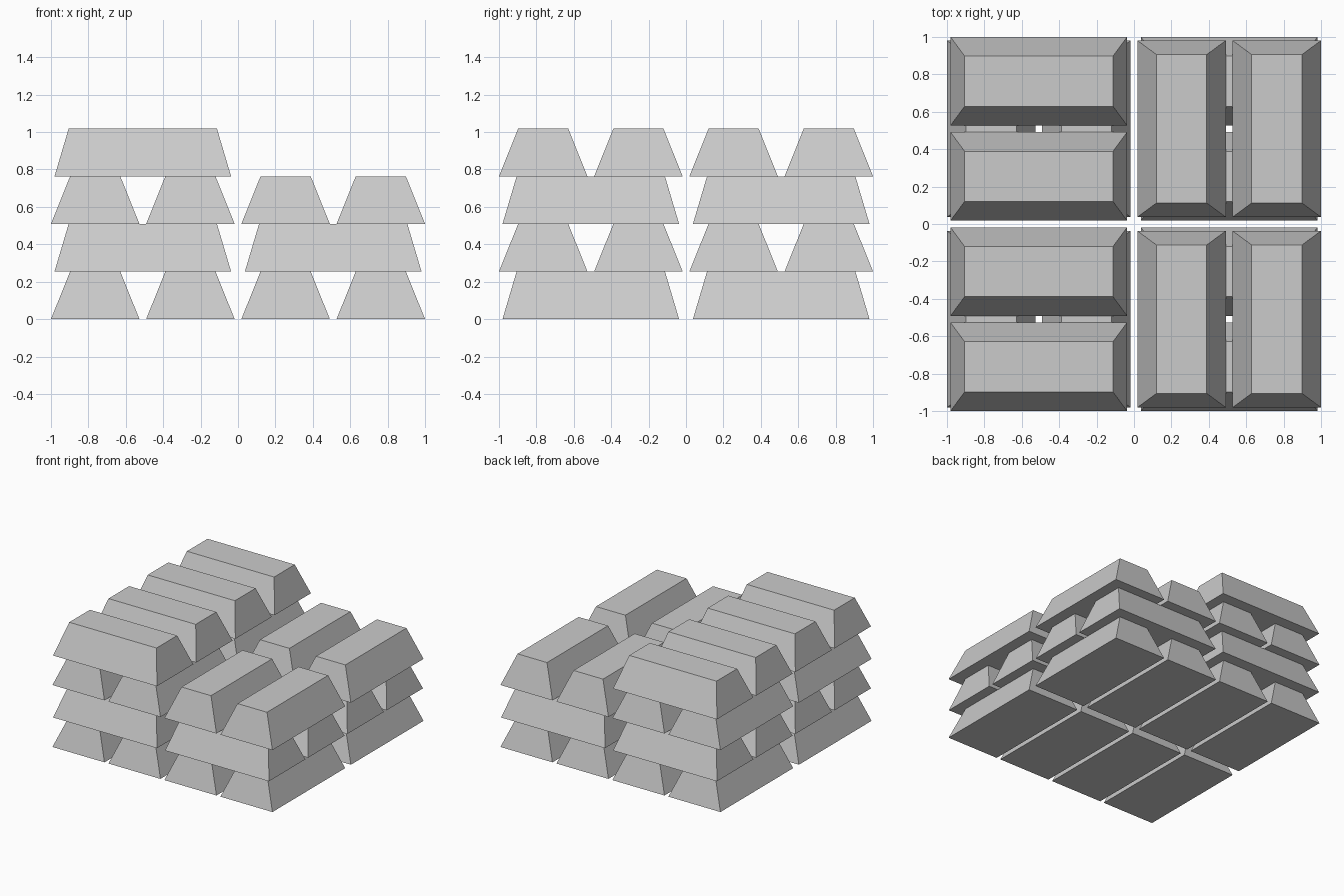
import bpy

if "Cube" in bpy.data.objects:
    bpy.data.objects.remove(bpy.data.objects["Cube"])

H = 0.2545              # ingot height
W, L = 0.473, 0.944     # base width and length
TW, TL = 0.268, 0.793   # top width and length
COLS = [-0.7635, -0.2545, 0.2545, 0.7635]
ROWS = [-0.509, 0.509]


def ingot_mesh(name, along_x):
    """Tapered bar with its base on z = 0."""
    b, t = ((L, W), (TL, TW)) if along_x else ((W, L), (TW, TL))
    signs = [(-1, -1), (1, -1), (1, 1), (-1, 1)]
    verts = [(sx * s[0] / 2, sy * s[1] / 2, z)
             for s, z in ((b, 0), (t, H)) for sx, sy in signs]
    faces = [(3, 2, 1, 0), (4, 5, 6, 7)]
    faces += [(i, (i + 1) % 4, (i + 1) % 4 + 4, i + 4) for i in range(4)]
    me = bpy.data.meshes.new(name)
    me.from_pydata(verts, [], faces)
    return me


mesh_x = ingot_mesh("ingot_lengthwise_x", True)
mesh_y = ingot_mesh("ingot_lengthwise_y", False)

# Stacked layers with alternating direction; the top layer covers only the left half
for layer in range(4):
    along_x = layer % 2 == 1
    for c in COLS:
        for r in ROWS:
            x, y = (r, c) if along_x else (c, r)
            if layer == 3 and x > 0:
                continue
            ob = bpy.data.objects.new(f"ingot_layer_{layer + 1}", mesh_x if along_x else mesh_y)
            ob.location = (x, y, layer * H)
            bpy.context.collection.objects.link(ob)
